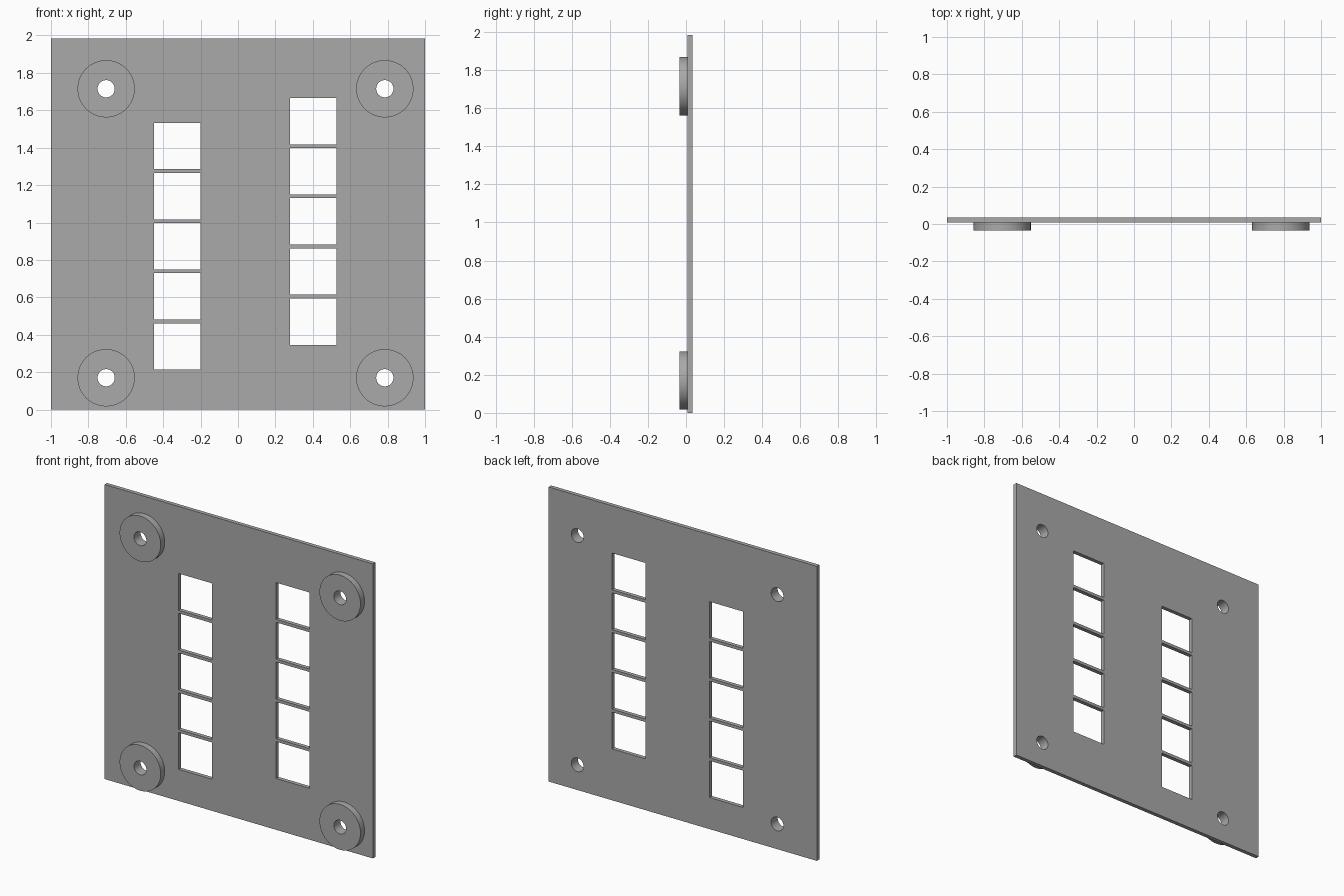
import bpy, bmesh, math
from mathutils import Matrix, Vector

if "Cube" in bpy.data.objects:
    bpy.data.objects.remove(bpy.data.objects["Cube"], do_unlink=True)

FRONT, SEAM, BACK = -0.035, 0.008, 0.035   # spacer face, plate front, plate back
HEIGHT = 1.985
WINDOW, PITCH = 0.248, 0.268
HOLE_R, SPACER_R = 0.046, 0.153
corners = [(x, z) for x in (-0.705, 0.785) for z in (0.17, 1.715)]

grey = bpy.data.materials.new("plain grey")
grey.use_nodes = True
colour = (0.4, 0.4, 0.4, 1)
grey.diffuse_color = colour
grey.node_tree.nodes["Principled BSDF"].inputs["Base Color"].default_value = colour


def add_box(bm, centre, size):
    bmesh.ops.create_cube(bm, size=1, matrix=Matrix.Translation(centre) @ Matrix.Diagonal((*size, 1)))


def add_cylinder(bm, x, z, radius, y0, y1):
    place = Matrix.Translation((x, (y0 + y1) / 2, z)) @ Matrix.Rotation(math.pi / 2, 4, "X")
    bmesh.ops.create_cone(bm, cap_ends=True, segments=64, radius1=radius, radius2=radius,
                          depth=y1 - y0, matrix=place)


def make_object(name, bm):
    mesh = bpy.data.meshes.new(name)
    bm.to_mesh(mesh)
    bm.free()
    mesh.materials.append(grey)
    obj = bpy.data.objects.new(name, mesh)
    bpy.context.collection.objects.link(obj)
    return obj


def select(obj):
    bpy.ops.object.select_all(action="DESELECT")
    obj.select_set(True)
    bpy.context.view_layer.objects.active = obj


# Flat mounting plate
bm = bmesh.new()
add_box(bm, (0, (SEAM + BACK) / 2, HEIGHT / 2), (2, BACK - SEAM, HEIGHT))
plate = make_object("plate", bm)

# Cutter: two staggered columns of square windows and four screw holes
bm = bmesh.new()
for x, lowest in ((-0.325, 0.337), (0.403, 0.47)):
    for i in range(5):
        add_box(bm, (x, 0, lowest + i * PITCH), (WINDOW, 1, WINDOW))
for x, z in corners:
    add_cylinder(bm, x, z, HOLE_R, -0.5, 0.5)
cutter = make_object("opening_cutter", bm)
cutter.hide_render = True

cut = plate.modifiers.new("openings", "BOOLEAN")
cut.operation, cut.solver, cut.object = "DIFFERENCE", "EXACT", cutter
select(plate)
bpy.ops.object.modifier_apply(modifier=cut.name)
bpy.data.objects.remove(cutter, do_unlink=True)
bpy.ops.object.shade_smooth_by_angle(angle=math.radians(30))

# Ring spacers around the screw holes on the front
for x, z in corners:
    bm = bmesh.new()
    profile = [(HOLE_R, SEAM), (HOLE_R, FRONT), (SPACER_R, FRONT), (SPACER_R, SEAM)]
    verts = [bm.verts.new((x + r, y, z)) for r, y in profile]
    edges = [bm.edges.new((verts[i], verts[(i + 1) % 4])) for i in range(4)]
    bmesh.ops.spin(bm, geom=verts + edges, cent=Vector((x, 0, z)), axis=(0, 1, 0),
                   angle=math.tau, steps=64)
    bmesh.ops.remove_doubles(bm, verts=bm.verts, dist=0.0005)
    bmesh.ops.recalc_face_normals(bm, faces=bm.faces)
    name = ("upper" if z > 1 else "lower") + ("_left" if x > 0 else "_right") + "_spacer"
    spacer = make_object(name, bm)
    select(spacer)
    bpy.ops.object.shade_smooth_by_angle(angle=math.radians(30))
